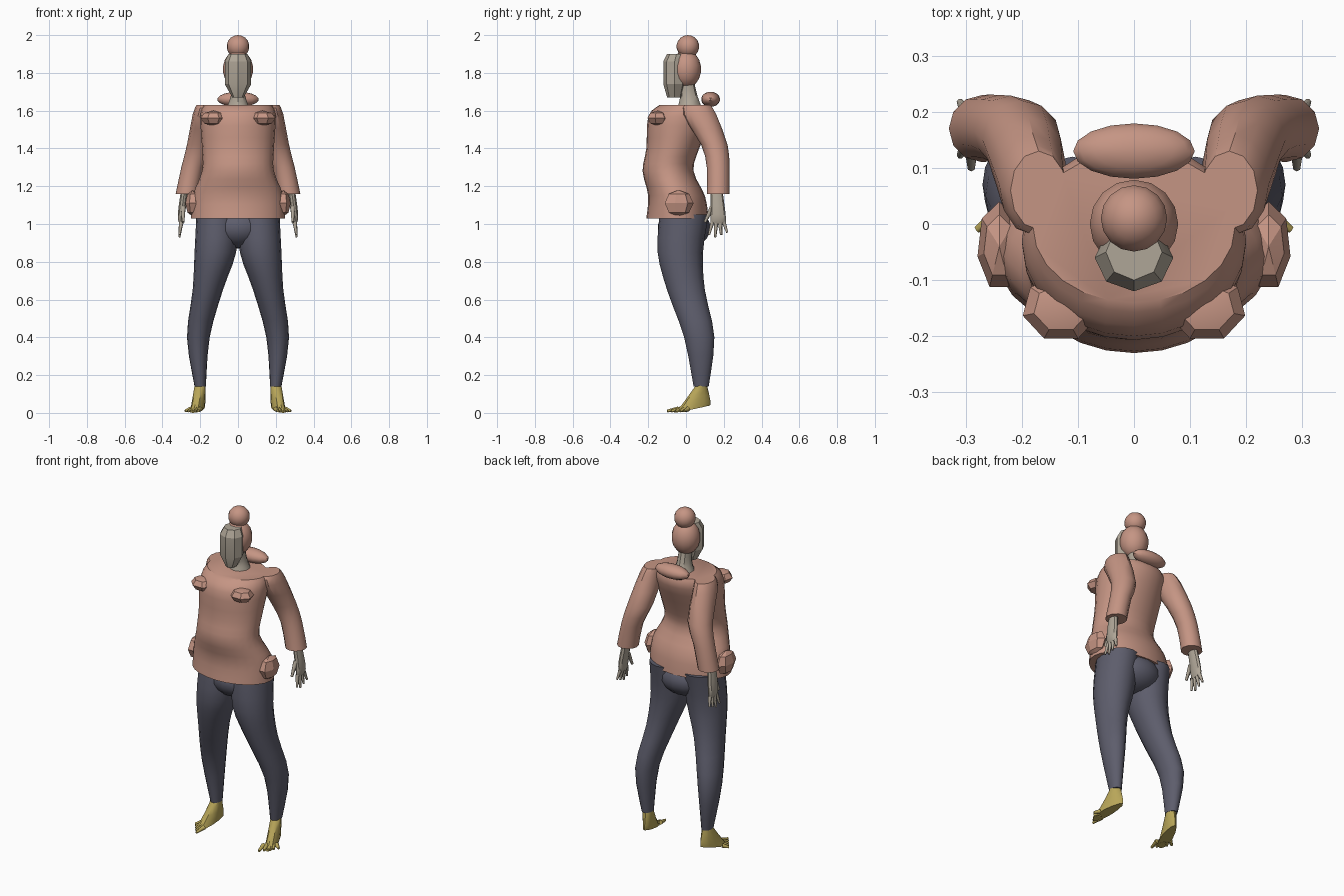
import bpy, bmesh, math
from mathutils import Vector, Matrix

if "Cube" in bpy.data.objects:
    bpy.data.objects.remove(bpy.data.objects["Cube"])


def material(name, red, green, blue):
    mat = bpy.data.materials.new(name)
    mat.use_nodes = True
    colour = (red, green, blue, 1)
    mat.diffuse_color = colour
    mat.node_tree.nodes["Principled BSDF"].inputs["Base Color"].default_value = colour
    return mat


salmon = material("salmon", 0.56, 0.3, 0.23)
slate = material("slate", 0.11, 0.11, 0.15)
stone = material("stone", 0.43, 0.38, 0.31)
ochre = material("ochre", 0.48, 0.38, 0.1)


def finish(bm, name, mat, angle):
    bmesh.ops.recalc_face_normals(bm, faces=bm.faces[:])
    mesh = bpy.data.meshes.new(name)
    bm.to_mesh(mesh)
    bm.free()
    mesh.materials.append(mat)
    mesh.shade_smooth()
    mesh.set_sharp_from_angle(angle=math.radians(angle))
    bpy.context.collection.objects.link(bpy.data.objects.new(name, mesh))


def smooth_rings(rings, steps):
    """Pass a smooth curve through the key rings."""
    keys = [Vector(ring) for ring in rings]
    last = len(keys) - 1
    result = []
    for index in range(last):
        start, end = keys[index], keys[index + 1]
        leave = (end - keys[max(index - 1, 0)]) / 2
        arrive = (keys[min(index + 2, last)] - start) / 2
        for step in range(steps):
            t = step / steps
            ease = t * t * (3 - 2 * t)
            result.append(start.lerp(end, ease)
                          + leave * t * (1 - t) ** 2 - arrive * t * t * (1 - t))
    return result + [keys[last]]


def loft(name, mat, rings, sides, mirror=1, steps=3, shape=None, angle=35):
    """Skin level ellipses given as x, y, z, x radius, y radius."""
    bm = bmesh.new()
    loops = []
    for x, y, z, width, depth in smooth_rings(rings, steps):
        loop = []
        for index in range(sides):
            turn = math.tau * index / sides - math.pi / 2
            point = Vector((x + width * math.cos(turn), y + depth * math.sin(turn), z))
            if shape:
                point = shape(point)
            point.x *= mirror
            loop.append(bm.verts.new(point))
        loops.append(loop)
    for lower, upper in zip(loops, loops[1:]):
        for index in range(sides):
            before = index - 1
            bm.faces.new((lower[before], lower[index], upper[index], upper[before]))
    bm.faces.new(loops[0])
    bm.faces.new(loops[-1])
    finish(bm, name, mat, angle)


def front_back(*rows):
    """Turn height, half width, front and back into rings."""
    return [(0, (front + back) / 2, z, width, (back - front) / 2)
            for z, width, front, back in rows]


def ball(name, mat, centre, radii, segments=16, angle=35):
    bm = bmesh.new()
    bmesh.ops.create_uvsphere(bm, u_segments=segments, v_segments=segments // 2 + 1, radius=1)
    bm.transform(Matrix.Translation(centre) @ Matrix.Diagonal((*radii, 1)))
    finish(bm, name, mat, angle)


def digit(name, mat, root, tip, radius, mirror):
    """Tapered six-sided finger or toe."""
    flip = Vector((mirror, 1, 1))
    root, tip = Vector(root) * flip, Vector(tip) * flip
    along = tip - root
    bm = bmesh.new()
    bmesh.ops.create_cone(bm, cap_ends=True, segments=6, radius1=radius,
                          radius2=radius / 2, depth=along.length)
    turn = along.to_track_quat("Z", "Y").to_matrix().to_4x4()
    bm.transform(Matrix.Translation((root + tip) / 2) @ turn)
    finish(bm, name, mat, 65)


def foot_shape(point):
    # Widen the ball of the foot, slope the sole, then turn the toes outwards
    widened = Vector((point.x * (1 - 2 * point.y), point.y, point.z + (point.y + 0.15) / 5))
    return Matrix.Rotation(math.radians(15), 3, "Z") @ widened + Vector((0.2, 0.08, 0))


# Head, hair and neck
ball("hair_bun", salmon, (0, 0.01, 1.94), (0.06, 0.06, 0.06))
ball("hair", salmon, (0, 0, 1.82), (0.08, 0.08, 0.1))
loft("face", stone, front_back((1.67, 0.03, -0.1, -0.02), (1.74, 0.07, -0.12, 0),
                               (1.86, 0.07, -0.12, 0), (1.9, 0.05, -0.1, 0)),
     8, steps=1, angle=20)
loft("neck", stone, front_back((1.6, 0.07, -0.05, 0.09), (1.68, 0.04, -0.03, 0.06),
                               (1.77, 0.04, -0.04, 0.04)), 10)

# Sweater body and hood
loft("sweater_body", salmon, front_back(
    (1.03, 0.25, -0.21, 0.12), (1.15, 0.24, -0.2, 0.1), (1.28, 0.19, -0.23, 0.04),
    (1.4, 0.19, -0.21, 0.07), (1.57, 0.2, -0.2, 0.14), (1.63, 0.18, -0.14, 0.13)), 24)
ball("hood", salmon, (0, 0.13, 1.66), (0.11, 0.05, 0.04))

# Pelvis between the legs
ball("pelvis", slate, (0, -0.01, 0.98), (0.16, 0.14, 0.11))

for mirror, side in ((1, "left_"), (-1, "right_")):
    # Leg and foot
    loft(side + "trouser_leg", slate, [
        (0.2, 0.08, 0.14, 0.03, 0.04), (0.21, 0.07, 0.4, 0.06, 0.08),
        (0.16, 0, 0.65, 0.08, 0.1), (0.12, -0.03, 0.85, 0.11, 0.12),
        (0.11, -0.01, 1.05, 0.11, 0.13)], 16, mirror)
    loft(side + "foot", ochre, [
        (0, -0.05, 0, 0.03, 0.1), (0, -0.03, 0.03, 0.03, 0.08),
        (0, 0, 0.12, 0.03, 0.03)], 12, mirror, shape=foot_shape)
    for toe in range(5):
        spread = toe / 4
        root = Vector((0.2, -0.04, 0.02)).lerp((0.25, 0.01, 0.02), spread)
        tip = Vector((0.21, -0.1, 0.01)).lerp((0.28, -0.01, 0.01), spread)
        digit(f"{side}toe_{toe}", ochre, root, tip, 0.014, mirror)

    # Sleeve swept behind the body
    loft(side + "sleeve", salmon, [
        (0.27, 0.17, 1.16, 0.06, 0.06), (0.24, 0.17, 1.3, 0.06, 0.06),
        (0.2, 0.15, 1.42, 0.07, 0.07), (0.18, 0.07, 1.58, 0.06, 0.09),
        (0.17, 0.06, 1.63, 0.05, 0.07)], 12, mirror, steps=2)

    # Hand
    loft(side + "palm", stone, [
        (0.3, 0.17, 1, 0.01, 0.04), (0.3, 0.17, 1.05, 0.02, 0.04),
        (0.28, 0.16, 1.2, 0.02, 0.03)], 10, mirror)
    for finger in range(4):
        fan = (finger - 1.5) / 50
        tip = (0.31, 0.17 + 1.6 * fan, 0.93 + abs(finger - 1) / 80)
        digit(f"{side}finger_{finger}", stone, (0.3, 0.17 + fan, 1.01), tip, 0.012, mirror)
    digit(side + "thumb", stone, (0.29, 0.14, 1.09), (0.29, 0.1, 1.01), 0.014, mirror)

    # Cloth folds on the chest and at the hip
    ball(side + "chest_fold", salmon, (0.13 * mirror, -0.15, 1.56), (0.07, 0.06, 0.04), 7, 20)
    ball(side + "hip_fold", salmon, (0.24 * mirror, -0.04, 1.11), (0.04, 0.08, 0.07), 7, 20)
